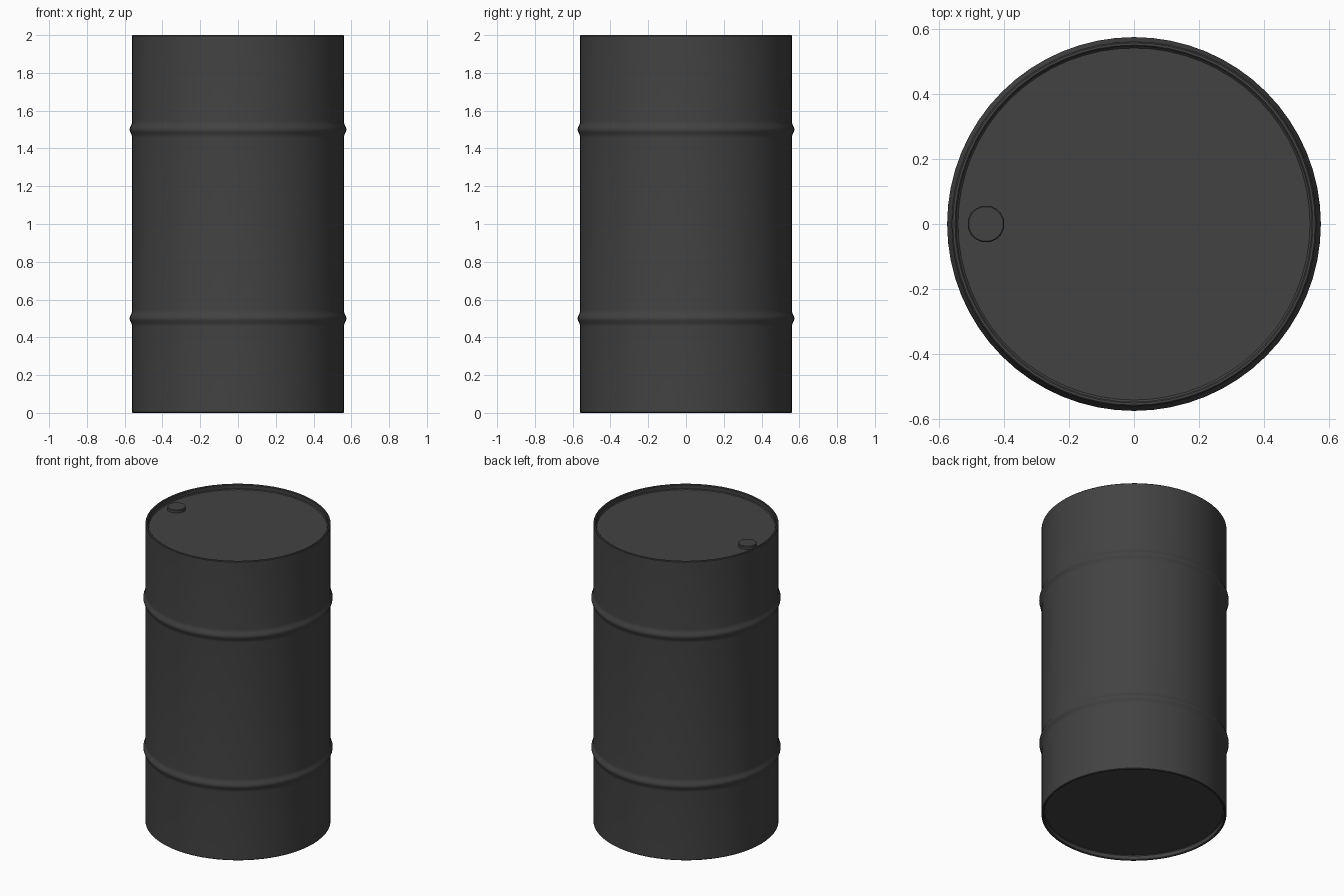
import bpy, bmesh, math

if "Cube" in bpy.data.objects:
    bpy.data.objects.remove(bpy.data.objects["Cube"])

SEG = 64
paint = bpy.data.materials.new("dark_paint")
paint.diffuse_color = (0.055, 0.055, 0.055, 1)
paint.use_nodes = True
paint.node_tree.nodes["Principled BSDF"].inputs["Base Color"].default_value = paint.diffuse_color


def lathe(name, profile, centre=(0, 0, 0)):
    """Spin an (r, z) profile about z; points with r = 0 become poles."""
    bm = bmesh.new()
    rings = []
    for r, z in profile:
        if r == 0:
            rings.append([bm.verts.new((0, 0, z))] * SEG)
        else:
            rings.append([bm.verts.new((r * math.cos(2 * math.pi * i / SEG),
                                        r * math.sin(2 * math.pi * i / SEG), z))
                          for i in range(SEG)])
    for a, b in zip(rings, rings[1:]):
        for i in range(SEG):
            j = (i + 1) % SEG
            bm.faces.new(list(dict.fromkeys((a[i], a[j], b[j], b[i]))))
    bmesh.ops.recalc_face_normals(bm, faces=bm.faces)
    mesh = bpy.data.meshes.new(name)
    bm.to_mesh(mesh)
    bm.free()
    mesh.materials.append(paint)
    ob = bpy.data.objects.new(name, mesh)
    ob.location = centre
    bpy.context.collection.objects.link(ob)
    bpy.ops.object.select_all(action='DESELECT')
    ob.select_set(True)
    bpy.context.view_layer.objects.active = ob
    bpy.ops.object.shade_smooth_by_angle(angle=math.radians(40))
    return ob


R = 0.561       # drum wall
INNER = 0.546   # inside of the rims
RECESS = 0.033  # depth of the end plates


def hoop(z):
    """Rolled hoop bulging out of the wall."""
    bump = [(-0.045, 0), (-0.033, 0.001), (-0.022, 0.005), (-0.011, 0.011), (0, 0.0135)]
    bump += [(-dz, dr) for dz, dr in reversed(bump[:-1])]
    return [(R + dr, z + dz) for dz, dr in bump]


# Lower end plate and rim, wall with two hoops, upper rim and lid
end = [(0, RECESS), (INNER - 0.005, RECESS), (INNER, RECESS - 0.005),
       (INNER, 0.004), (INNER + 0.004, 0), (R - 0.004, 0), (R, 0.004)]
top = [(r, 2 - z) for r, z in reversed(end)]
lathe("drum_body", end + hoop(0.5) + hoop(1.5) + top)

# Bung cap on the lid
lid = 2 - RECESS
lathe("bung_cap", [(0, lid - 0.005), (0.056, lid - 0.005), (0.056, lid + 0.018),
                   (0.053, lid + 0.021), (0, lid + 0.021)], (-0.455, 0, 0))
